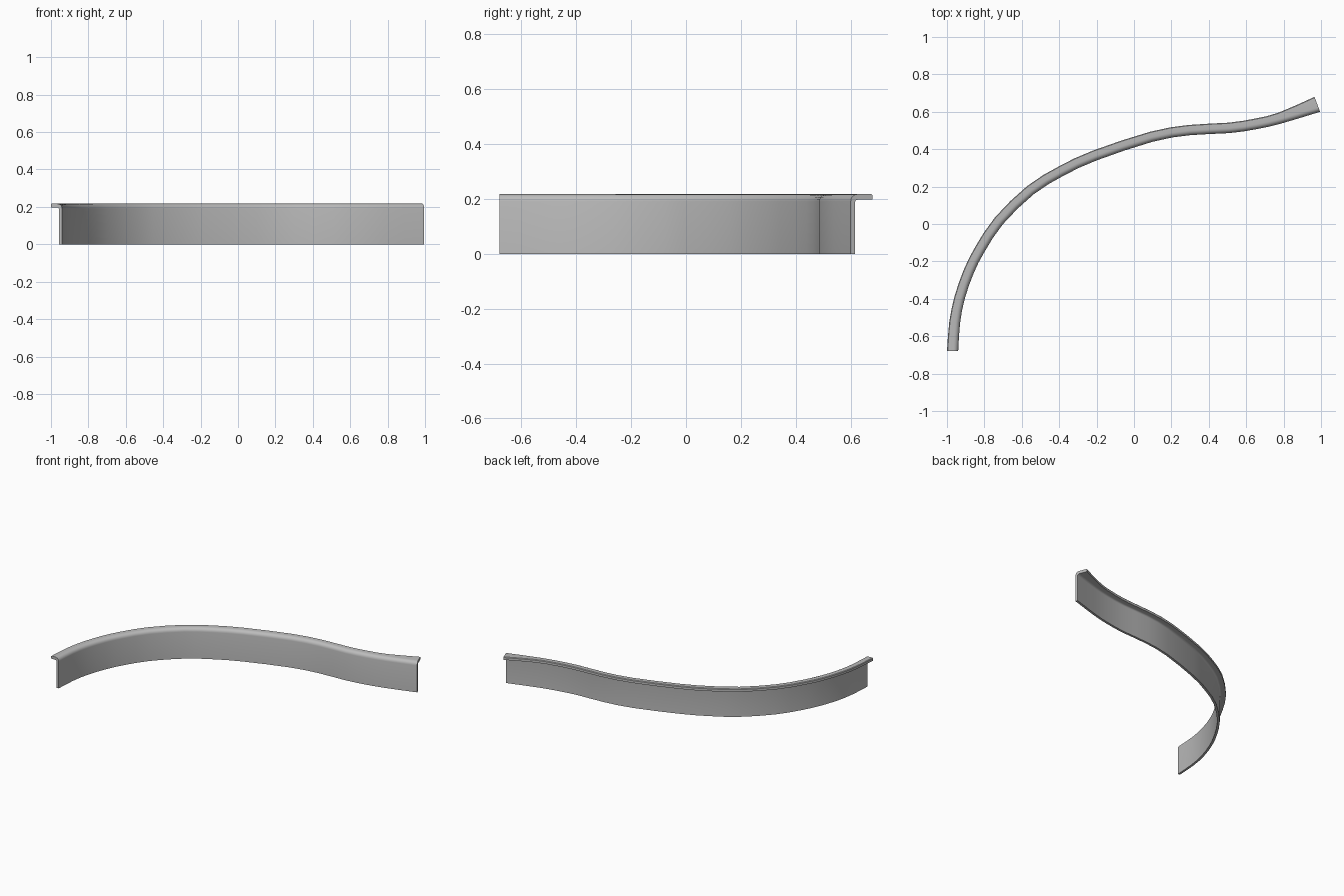
import bpy, bmesh, math
from mathutils import Vector

cube = bpy.data.objects.get("Cube")
if cube:
    bpy.data.objects.remove(cube, do_unlink=True)

HEIGHT, WALL, LIP = 0.217, 0.016, 0.02

# Front face of the wall in plan: x, y and width of the top lip
PATH = [(-0.94, -0.68, 0.06), (-0.93, -0.53, 0.058), (-0.905, -0.4, 0.056),
        (-0.858, -0.265, 0.056), (-0.8, -0.15, 0.056), (-0.7, 0.0, 0.056),
        (-0.535, 0.16, 0.056), (-0.373, 0.26, 0.056), (-0.2, 0.34, 0.056),
        (0.1, 0.44, 0.055), (0.3, 0.475, 0.055), (0.51, 0.486, 0.056),
        (0.66, 0.508, 0.057), (0.79, 0.538, 0.06), (0.995, 0.6, 0.085)]


def smooth_path(points, steps):
    """Catmull-Rom interpolation through the points."""
    p = [Vector(q) for q in points]
    p = [2 * p[0] - p[1]] + p + [2 * p[-1] - p[-2]]
    out = []
    for a, b, c, d in zip(p, p[1:], p[2:], p[3:]):
        for i in range(steps):
            t = i / steps
            out.append(0.5 * (2 * b + (c - a) * t + (2 * a - 5 * b + 4 * c - d) * t ** 2
                              + (3 * b - a - 3 * c + d) * t ** 3))
    return out + [p[-2]]


def arc(cu, cz, r, steps=5):
    """Quarter circle from the vertical wall over to the horizontal lip."""
    angles = [math.pi / 2 * i / steps for i in range(steps + 1)]
    return [(cu - r * math.cos(a), cz + r * math.sin(a)) for a in angles]


def section(width):
    """Wall with an outward lip, rounded at the bend."""
    r = 0.026
    outer = arc(r, HEIGHT - r, r)
    inner = arc(WALL + 0.012, HEIGHT - LIP - 0.012, 0.012)
    return ([(0, 0)] + outer + [(width - 0.004, HEIGHT), (width, HEIGHT - 0.004),
            (width, HEIGHT - LIP)] + inner[::-1] + [(WALL, 0)])


# Curved wall with lip: sweep the section along the path
line = smooth_path(PATH, 2)
bm = bmesh.new()
rings = []
for i, p in enumerate(line):
    t = line[min(i + 1, len(line) - 1)] - line[max(i - 1, 0)]
    if i == 0:
        t = Vector((0, 1, 0))
    elif i == len(line) - 1:
        t = Vector((0.08, 0.03, 0))
    n = Vector((-t.y, t.x)).normalized()
    rings.append([bm.verts.new((p.x + n.x * u, p.y + n.y * u, z)) for u, z in section(p.z)])
for a, b in zip(rings, rings[1:]):
    for j in range(len(a)):
        k = (j + 1) % len(a)
        bm.faces.new((a[j], a[k], b[k], b[j]))
bm.faces.new(rings[0])
bm.faces.new(rings[-1][::-1])
bmesh.ops.recalc_face_normals(bm, faces=bm.faces)
mesh = bpy.data.meshes.new("curved_wall")
bm.to_mesh(mesh)
bm.free()

wall = bpy.data.objects.new("curved_wall", mesh)
bpy.context.collection.objects.link(wall)

grey = bpy.data.materials.new("plain_grey")
grey.use_nodes = True
color = (0.5, 0.5, 0.5, 1)
grey.diffuse_color = color
grey.node_tree.nodes["Principled BSDF"].inputs["Base Color"].default_value = color
mesh.materials.append(grey)

bpy.ops.object.select_all(action='DESELECT')
wall.select_set(True)
bpy.context.view_layer.objects.active = wall
bpy.ops.object.shade_smooth_by_angle(angle=math.radians(35))
